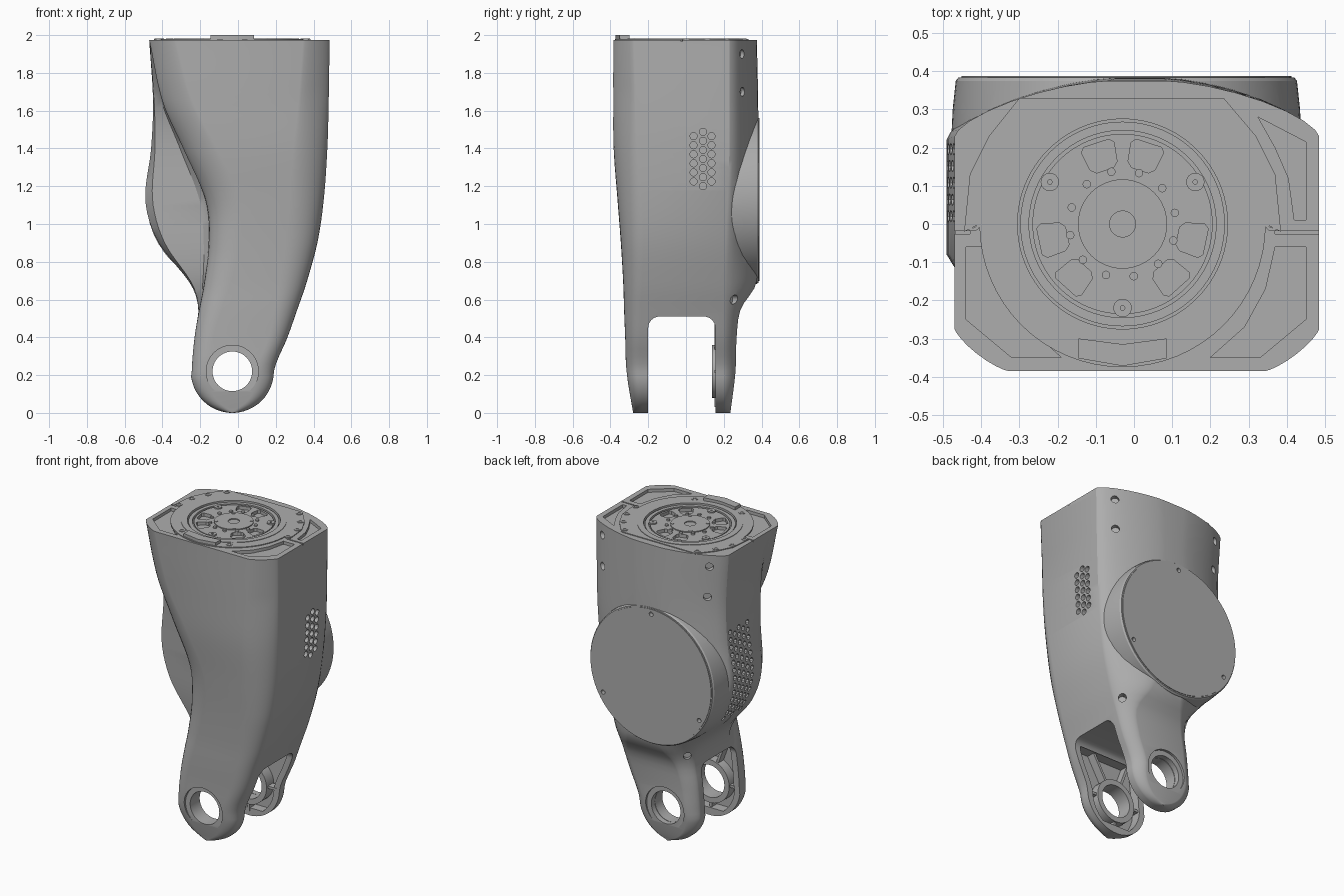
import bpy, bmesh, math
from mathutils import Vector

if "Cube" in bpy.data.objects:
    bpy.data.objects.remove(bpy.data.objects["Cube"])

GREY = bpy.data.materials.new("satin_grey")
GREY.use_nodes = True
GREY.diffuse_color = (0.42, 0.42, 0.42, 1)
GREY.node_tree.nodes["Principled BSDF"].inputs["Base Color"].default_value = GREY.diffuse_color

TOP = 1.975
HUB = (-0.03, 0.0)      # centre of the turntable on top
PIVOT = (-0.03, 0.22)   # x, z of the lower bore
COVER = (-0.02, 1.13)   # x, z of the round rear cover


def add(bm, rings, loop=False):
    """Skin a stack of equal rings; cap the ends, or close the stack on itself."""
    vs = [[bm.verts.new(p) for p in r] for r in rings]
    faces = []
    pairs = list(zip(vs, vs[1:])) + ([(vs[-1], vs[0])] if loop else [])
    for a, b in pairs:
        for i in range(len(a)):
            j = (i + 1) % len(a)
            faces.append(bm.faces.new((a[i], a[j], b[j], b[i])))
    if not loop:
        faces += [bm.faces.new(vs[0]), bm.faces.new(vs[-1])]
    bmesh.ops.recalc_face_normals(bm, faces=faces)


def make(name, *stacks, loop=False):
    bm = bmesh.new()
    for s in stacks:
        add(bm, s, loop)
    me = bpy.data.meshes.new(name)
    bm.to_mesh(me)
    bm.free()
    me.materials.append(GREY)
    ob = bpy.data.objects.new(name, me)
    bpy.context.collection.objects.link(ob)
    return ob


def place(u, v, w, axis):
    return {"x": (w, u, v), "y": (u, w, v), "z": (u, v, w)}[axis]


def prism(pts, a, b, axis="z"):
    return [[place(u, v, w, axis) for u, v in pts] for w in (a, b)]


def circle(c, r, n=48):
    return [(c[0] + r * math.cos(math.tau * i / n), c[1] + r * math.sin(math.tau * i / n)) for i in range(n)]


def cyl(c, r, a, b, axis="z", n=48):
    return prism(circle(c, r, n), a, b, axis)


def tube(c, ro, ri, a, b, axis="z", n=48):
    return prism(circle(c, ro, n), a, b, axis) + prism(circle(c, ri, n), b, a, axis)


def box(x0, x1, y0, y1):
    return [(x0, y0), (x1, y0), (x1, y1), (x0, y1)]


def boolean(ob, tool, op="DIFFERENCE"):
    tool.hide_render = True
    m = ob.modifiers.new("bool", "BOOLEAN")
    m.operation, m.object, m.solver = op, tool, "EXACT"
    bpy.context.view_layer.objects.active = ob
    bpy.ops.object.modifier_apply(modifier=m.name)
    bpy.data.objects.remove(tool)


# Section table: z, front-left x, rear-left x, right x, front y, back y,
# front corner x and y, back corner x, side end y
ROWS = [
    (0, -.245, -.245, .19, -.28, .235, .07, .05, .05, .2),
    (.22, -.245, -.245, .19, -.315, .262, .09, .07, .07, .2),
    (.4, -.23, -.23, .262, -.322, .268, .1, .08, .08, .2),
    (.55, -.205, -.21, .315, -.328, .29, .12, .09, .1, .2),
    (.68, -.18, -.25, .36, -.332, .37, .14, .1, .2, .2),
    (.9, -.155, -.42, .42, -.345, .383, .17, .12, .3, .21),
    (1.12, -.17, -.49, .453, -.362, .383, .18, .13, .35, .22),
    (1.4, -.29, -.46, .473, -.383, .383, .18, .13, .38, .23),
    (1.65, -.4, -.45, .48, -.385, .382, .16, .12, .4, .23),
    (TOP, -.47, -.47, .485, -.385, .375, .14, .11, .4, .23)]


def slope(i, k):
    a, b = ROWS[max(i - 1, 0)], ROWS[min(i + 1, len(ROWS) - 1)]
    return (b[k] - a[k]) / (b[0] - a[0])


def sample(z):
    i = max(j for j in range(len(ROWS) - 1) if ROWS[j][0] <= z)
    a, b = ROWS[i], ROWS[i + 1]
    h = b[0] - a[0]
    t = (z - a[0]) / h
    s = t * t * (3 - 2 * t)
    out = [a[k] + (b[k] - a[k]) * s + h * t * (1 - t) * ((1 - t) * slope(i, k) - t * slope(i + 1, k))
           for k in range(1, 10)]
    if z < PIVOT[1]:    # rounded tip around the bore
        hw = math.sqrt(max(.22 ** 2 - (PIVOT[1] - z) ** 2, 0))
        out[0] = out[1] = PIVOT[0] - hw
        out[2] = PIVOT[0] + hw
    return out


def corner(p, q, c, n, steps=8):
    """Superellipse corner from p to q bulging towards c."""
    res = []
    for i in range(steps + 1):
        t = math.pi / 2 * i / steps
        u, v = 1 - math.cos(t) ** (2 / n), 1 - math.sin(t) ** (2 / n)
        res.append((c[0] + (p[0] - c[0]) * v + (q[0] - c[0]) * u,
                    c[1] + (p[1] - c[1]) * v + (q[1] - c[1]) * u))
    return res


def section(z):
    xf, xb, xr, yf, yb, cx, cy, bx, ys = sample(z)
    lim = .4 * (xr - xf)
    cx, bx = min(cx, lim), min(bx, .45 * (xr - xb))
    n = 2 - .7 * min(max((z - .9) / .8, 0), 1)
    pts = corner((xf, yf + cy), (xf + cx, yf), (xf, yf), n)
    pts += corner((xr - cx, yf), (xr, yf + cy), (xr, yf), n)
    pts += corner((xr, ys), (xr - bx, yb), (xr, yb), 1.5)
    pts += corner((xb + bx, yb), (xb, ys), (xb, yb), 1.5)
    pts += [(xb, -.08), (xb + (xf - xb) * .12, -.14), (xb + (xf - xb) * .9, -.185), (xf, -.21)]
    return pts


# Main housing with the round motor barrel at the rear
zs = [.22 - .2195 * math.cos(math.pi / 2 * i / 12) for i in range(12)]
zs += [.22 + (TOP - .22) * i / 44 for i in range(45)]
body = make("housing", [[(x, y, z) for x, y in section(z)] for z in zs])
barrel = make("barrel", [[(x, y, z) for x, z in circle(COVER, r, 96)]
                         for y, r in ((.1, .465), (.3, .455), (.375, .447), (.384, .44))])
boolean(body, barrel, "UNION")

# Fork slot with rounded roof corners
slot = [(-.2, -.1), (.155, -.1)] + corner((.155, .45), (.095, .51), (.155, .51), 2) \
    + corner((-.14, .51), (-.2, .45), (-.2, .51), 2)
boolean(body, make("slot_cutter", prism(slot, -1, 1, "x")))

# Recess inside each fork arm, then the bore with its outer counterbore
levels = [.05 + .44 * i / 14 for i in range(15)]
inner = [(sample(z)[0] + .04, z) for z in levels] + [(sample(z)[2] - .04, z) for z in reversed(levels)]
boolean(body, make("recess_cutter", prism(inner, -.265, -.19, "y"), prism(inner, .145, .215, "y")))
arms = {"front": (-.262, -.202), "rear": (.157, .212)}
for side, (a, b) in arms.items():
    boolean(body, make("boss", cyl(PIVOT, .14, a - .02, b, "y")), "UNION")
boolean(body, make("bore_cutter", cyl(PIVOT, .105, -1, 1, "y")))
boolean(body, make("counterbore_cutter", cyl(PIVOT, .138, -.5, -.3, "y"), cyl(PIVOT, .138, .25, .5, "y")))

# Stiffening ribs in the arms
for side, (a, b) in arms.items():
    ribs = []
    for ang, length in ((60, .34), (110, .3), (180, .19), (0, .2), (-90, .19)):
        d = Vector((math.cos(math.radians(ang)), math.sin(math.radians(ang))))
        n = Vector((-d.y, d.x)) * .008
        c = Vector(PIVOT)
        ribs.append(prism([c + d * .13 + n, c + d * length + n, c + d * length - n, c + d * .13 - n],
                          a - .005, b - .01, "y"))
    make(side + "_arm_ribs", *ribs)

# Cooling holes on both sides
vents = []
for col, y in enumerate((.04, .09, .135)):
    for row in range(6 + col % 2):
        z = 1.225 + .048 * row - .025 * (col % 2)
        x = sample(z)[2]
        vents.append(cyl((y, z), .019, x - .03, x + .05, "x", 12))
for col in range(5):
    for row in range(13 - col % 2):
        z = .88 + .048 * row + .024 * (col % 2)
        x = sample(z)[1]
        vents.append(cyl((.02 + .044 * col, z), .016, x - .05, x + .025, "x", 8))
boolean(body, make("vent_cutter", *vents))

# Screw sockets along the rear corners and on the rear cover
sockets = []
for z in (.6, 1.7, 1.9):
    pts = section(z)
    for i in (21, 32):
        x, y = pts[i]
        d = Vector((1 if i == 21 else -1, 1.2, 0)).normalized()
        frame = [Vector((-d.y, d.x, 0)), Vector((0, 0, 1))]
        sockets.append([[Vector((x, y, z)) + d * w + frame[0] * u + frame[1] * v
                         for u, v in circle((0, 0), .024, 20)] for w in (-.03, .06)])
for k in range(3):
    ang = math.radians(90 + 120 * k)
    c = (COVER[0] + .4 * math.cos(ang), COVER[1] + .4 * math.sin(ang))
    sockets.append(cyl(c, .014, .36, .45, "y", 16))
boolean(body, make("socket_cutter", *sockets))
make("rear_cover", cyl(COVER, .432, .37, .388, "y", 96))
boolean(bpy.data.objects["rear_cover"], make("cover_cutter", *[
    cyl((COVER[0] + .4 * math.cos(t), COVER[1] + .4 * math.sin(t)), .014, .3, .5, "y", 16)
    for t in (math.pi / 2, math.pi * 7 / 6, math.pi * 11 / 6)]))

# Top recesses: turntable well, corner pockets and seams
pocket = [(.37, -.06), (.45, -.06), (.45, -.25), (.33, -.35), (.2, -.35), (.29, -.27), (.345, -.17)]
rear_pocket = [(.325, .28), (.45, .215), (.45, .01), (.42, .01), (.405, .12), (.37, .2)]
mirror = [(-x + .01, y) for x, y in pocket]
tops = [prism(p, TOP - .02, 2.1) for p in (pocket, mirror, rear_pocket)]
tops += [prism(box(a, b, -.026, -.018), TOP - .01, 2.1) for a, b in ((.37, .6), (-.6, -.43))]
boolean(body, make("top_cutter", cyl(HUB, .275, TOP - .04, 2.1, n=96), *tops))

# Mounting plate around the turntable
arc = [(HUB[0] + .375 * math.cos(t), .375 * math.sin(t))
       for t in [math.pi * (1 + i / 32) for i in range(33)]]
plate = make("mounting_plate", prism(arc + [(.385, -.02), (.37, .13), (.32, .23), (.235, .33),
                                            (-.3, .33), (-.38, .23), (-.43, .13), (-.445, -.02)],
                                     TOP - .005, TOP + .005))
boolean(plate, make("plate_cutter", cyl(HUB, .275, 1.9, 2.1, n=96)))
make("plate_ring", tube(HUB, .312, .275, TOP - .01, TOP + .008, n=96), loop=True)
make("bearing_ring", tube(HUB, .268, .245, TOP - .04, TOP, n=96), loop=True)

# Turntable with six windows
table = make("turntable", cyl(HUB, .236, TOP - .04, TOP - .004, n=96))
windows = []
for deg in (72, 108, 192, 228, 312, 348):
    for_pts = [(r, deg + s * w) for r, s, w in
               ((.15, -1, 9), (.165, -1, 13), (.215, -1, 12), (.225, -1, 9),
                (.225, 1, 9), (.215, 1, 12), (.165, 1, 13), (.15, 1, 9))]
    windows.append(prism([(HUB[0] + r * math.cos(math.radians(a)), r * math.sin(math.radians(a)))
                          for r, a in for_pts], TOP - .025, 2.1))
boolean(table, make("window_cutter", *windows))
hub = make("hub_disc", cyl(HUB, .117, TOP - .01, TOP + .002))
boolean(hub, make("hub_cutter", cyl(HUB, .034, 1.9, 2.1)))

# Screws, turntable studs and connector block
spots = [(.262, .3), (.333, .21), (.38, .11), (.392, 0), (.17, -.29)]
spots = [(HUB[0] + s * x, y) for x, y in spots for s in (-1, 1)]
make("plate_screws", *[tube(p, .019, .01, TOP, TOP + .008, n=20) for p in spots], loop=True)
studs = [(HUB[0] + .22 * math.cos(t), .22 * math.sin(t)) for t in (math.pi / 6, math.pi * 5 / 6, math.pi * 1.5)]
make("turntable_studs", *[tube(p, .024, .006, TOP - .02, TOP + .004, n=24) for p in studs], loop=True)
small = [(HUB[0] + r * math.cos(t), r * math.sin(t))
         for r, n in ((.105, 4), (.14, 12)) for t in [math.tau * (i + .4) / n for i in range(n)]]
make("small_screws", *[cyl(p, .011, TOP - .02, TOP + .005, n=12) for p in small])
make("connector_block", prism([(-.145, -.3), (-.145, -.352), (-.03, -.372), (.085, -.352), (.085, -.3),
                               (-.03, -.315)], TOP - .01, 2.0))

for ob in bpy.context.scene.objects:
    ob.select_set(ob.type == "MESH" and GREY.name in ob.data.materials)
bpy.context.view_layer.objects.active = body
bpy.ops.object.shade_smooth_by_angle(angle=math.radians(28))
